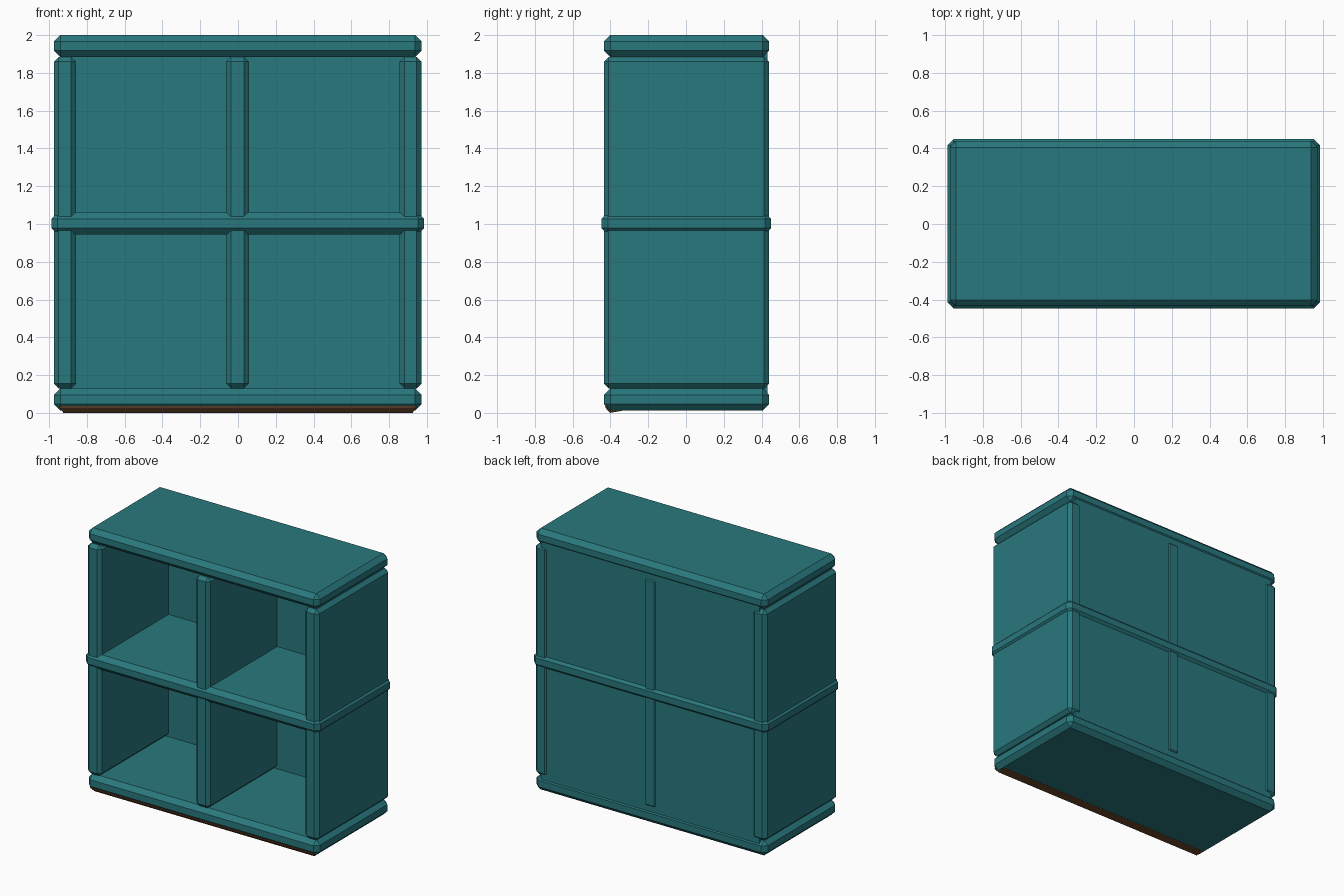
import bpy, bmesh

if "Cube" in bpy.data.objects:
    bpy.data.objects.remove(bpy.data.objects["Cube"])


def material(name, rgb):
    m = bpy.data.materials.new(name)
    m.diffuse_color = (*rgb, 1)
    m.use_nodes = True
    m.node_tree.nodes["Principled BSDF"].inputs["Base Color"].default_value = m.diffuse_color
    return m


TEAL = material("teal paint", (0.022, 0.19, 0.21))
BROWN = material("dark brown", (0.13, 0.05, 0.02))


def finish(name, bm, mat):
    bmesh.ops.recalc_face_normals(bm, faces=bm.faces)
    me = bpy.data.meshes.new(name)
    bm.to_mesh(me)
    bm.free()
    me.materials.append(mat)
    ob = bpy.data.objects.new(name, me)
    bpy.context.collection.objects.link(ob)
    return ob


def box(name, x, y, z, chamfer=0.0):
    """Box from (min, max) ranges with flat chamfers on every edge."""
    bm = bmesh.new()
    bmesh.ops.create_cube(bm, size=1)
    for v in bm.verts:
        for i, (lo, hi) in enumerate((x, y, z)):
            v.co[i] = hi if v.co[i] > 0 else lo
    if chamfer:
        bmesh.ops.bevel(bm, geom=bm.edges[:], offset=chamfer, segments=1,
                        affect='EDGES', profile=0.5)
    return finish(name, bm, TEAL)


DEPTH = (-0.435, 0.44)
WIDTH = (-0.975, 0.972)

# Top and bottom boards
box("top_board", WIDTH, DEPTH, (1.885, 2.0), 0.034)
box("bottom_board", WIDTH, DEPTH, (0.012, 0.13), 0.034)

# Middle shelf, slightly proud of the uprights
box("middle_shelf", (-0.988, 0.985), (-0.447, 0.45), (0.945, 1.06), 0.033)

# Side uprights and central divider
for name, x0, x1 in (("left_side", -0.975, -0.857),
                     ("divider", -0.063, 0.057),
                     ("right_side", 0.855, 0.972)):
    box(name, (x0, x1), DEPTH, (0.13, 1.885), 0.026)

# Back panel
box("back_panel", (-0.92, 0.917), (0.39, 0.432), (0.06, 1.95))

# Brown strip under the front edge of the bottom board
profile = [(-0.428, 0.036), (-0.425, 0.025), (-0.402, 0.0),
           (-0.34, 0.011), (-0.34, 0.036)]
bm = bmesh.new()
ends = [[bm.verts.new((s * (0.925 + 0.6 * z), y, z)) for y, z in profile]
        for s in (-1, 1)]
bm.faces.new(ends[0])
bm.faces.new(ends[1])
n = len(profile)
for i in range(n):
    j = (i + 1) % n
    bm.faces.new((ends[0][i], ends[0][j], ends[1][j], ends[1][i]))
finish("base_strip", bm, BROWN)
